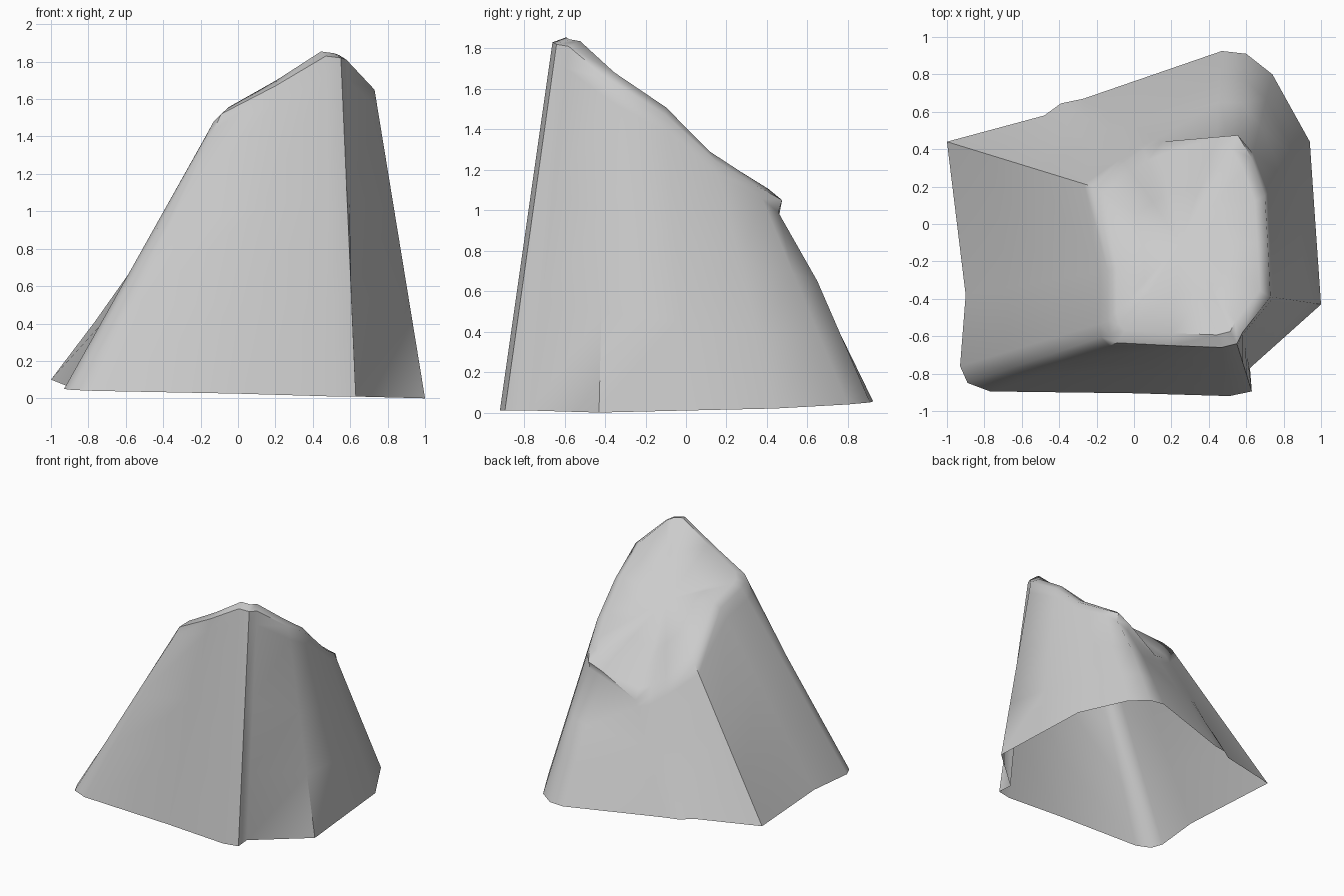
import bpy
import bmesh
import math
from mathutils import Vector

default_cube = bpy.data.objects.get("Cube")
if default_cube:
    bpy.data.objects.remove(default_cube, do_unlink=True)


def make_material(name, color):
    material = bpy.data.materials.new(name)
    material.use_nodes = True
    material.diffuse_color = color
    shader = material.node_tree.nodes["Principled BSDF"]
    shader.inputs["Base Color"].default_value = color
    shader.inputs["Roughness"].default_value = 0.9
    return material


# Foot and rim outlines, counter-clockwise, starting at the front
front = [((-.77, -.895, .04), (-.09, -.635, 1.52)),
         ((0, -.905, .025), (.2, -.65, 1.67)),
         ((.51, -.92, .01), (.47, -.66, 1.83)),
         ((.63, -.895, .01), (.55, -.64, 1.82)),
         ((.62, -.77, .01), (.58, -.58, 1.81))]
left_side = [((1, -.43, 0), (.73, -.39, 1.65)),
             ((.97, 0, .01), (.715, -.1, 1.47)),
             ((.94, .44, .02), (.7, .15, 1.24)),
             ((.74, .8, .04), (.63, .35, 1.12))]
back = [((.6, .91, .05), (.555, .475, 1.05)),
        ((.47, .925, .055), (.44, .465, 1)),
        ((-.27, .67, .065), (.15, .44, .83)),
        ((-.39, .645, .07), (.05, .4, .87)),
        ((-.48, .58, .075), (-.05, .33, .95))]
right_side = [((-1, .44, .1), (-.22, .2, 1.13)),
              ((-.9, -.38, .06), (-.14, -.25, 1.4)),
              ((-.93, -.76, .05), (-.14, -.52, 1.46)),
              ((-.89, -.85, .045), (-.13, -.59, 1.48))]
columns = [(Vector(foot), Vector(rim))
           for foot, rim in front + left_side + back + right_side]
peak = Vector((.25, -.1, 1.42))


def wall_point(foot, rim, height):
    """Point on the wall, tucked in under the overhanging back lip."""
    point = foot.lerp(rim, height)
    if height > .9 and height < 1 and rim.y > .45:
        point.y -= .045
    return point


def top_point(rim, inset):
    """Point on the sloping top, slightly raised behind the rim."""
    point = rim.lerp(peak, inset)
    point.z += (rim.z - .9) * .09 * (1 - inset)
    return point


# Rock shell, open underneath: wall rows, then rounded rim and sloping top
bm = bmesh.new()
rows = []
for height in (0, .3, .6, .94, 1):
    rows.append([bm.verts.new(wall_point(foot, rim, height)) for foot, rim in columns])
for inset in (.12, .5):
    rows.append([bm.verts.new(top_point(rim, inset)) for foot, rim in columns])

count = len(columns)
for lower, upper in zip(rows, rows[1:]):
    for i in range(count):
        j = (i + 1) % count
        bm.faces.new((lower[i], lower[j], upper[j], upper[i]))
centre = bm.verts.new(peak)
for i in range(count):
    bm.faces.new((rows[-1][i], rows[-1][(i + 1) % count], centre))

mesh = bpy.data.meshes.new("rock")
bm.to_mesh(mesh)
bm.free()
rock = bpy.data.objects.new("rock", mesh)
bpy.context.collection.objects.link(rock)
mesh.materials.append(make_material("stone grey", (.6, .6, .6, 1)))

# Soft shading with the sharp folds kept
bpy.ops.object.select_all(action='DESELECT')
rock.select_set(True)
bpy.context.view_layer.objects.active = rock
bpy.ops.object.shade_smooth_by_angle(angle=math.radians(50))
